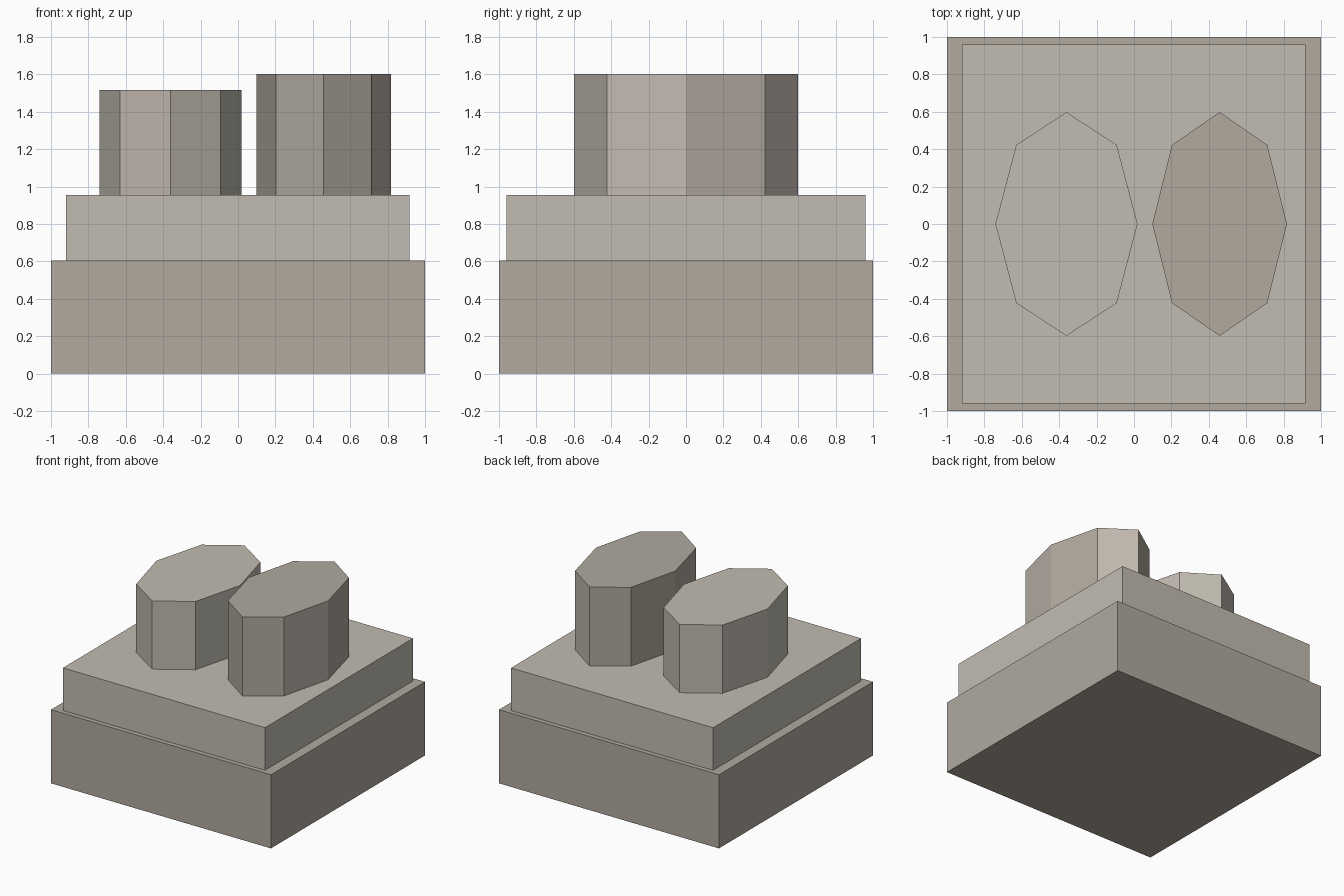
import bpy
import math

if "Cube" in bpy.data.objects:
    bpy.data.objects.remove(bpy.data.objects["Cube"])


def tone(name, rgb):
    mat = bpy.data.materials.new(name)
    mat.diffuse_color = (*rgb, 1)
    mat.use_nodes = True
    mat.node_tree.nodes["Principled BSDF"].inputs["Base Color"].default_value = mat.diffuse_color
    return mat


light = tone("light_stone", (0.54, 0.505, 0.44))
dark = tone("dark_stone", (0.437, 0.40, 0.345))
warm = tone("warm_stone", (0.55, 0.49, 0.435))


def finish(name, size, mats):
    obj = bpy.context.object
    obj.name = name
    obj.scale = size
    bpy.ops.object.transform_apply(location=False, rotation=False, scale=True)
    for mat in mats:
        obj.data.materials.append(mat)
    return obj


def box(name, x0, x1, y, z0, z1, mat):
    bpy.ops.mesh.primitive_cube_add(size=1, location=((x0 + x1) / 2, 0, (z0 + z1) / 2))
    finish(name, (x1 - x0, 2 * y, z1 - z0), [mat])


def oval_post(name, x, rx, ry, z0, z1, main, accent, accent_sides):
    # Eight-sided prism; sides numbered anticlockwise from the right
    bpy.ops.mesh.primitive_cylinder_add(vertices=8, radius=1, depth=1, location=(x, 0, (z0 + z1) / 2))
    obj = finish(name, (rx, ry, z1 - z0), [main, accent])
    for face in obj.data.polygons:
        if abs(face.normal.z) < 0.5:
            angle = math.atan2(face.center.y / ry, face.center.x / rx) % math.tau
            face.material_index = int(int(angle / (math.pi / 4)) in accent_sides)


# Stepped plinth
box("base_block", -1, 1, 1, 0, 0.605, dark)
box("upper_step", -0.919, 0.918, 0.961, 0.605, 0.955, light)

# Two posts of different height
oval_post("left_post", -0.361, 0.38, 0.598, 0.955, 1.516, light, warm, (0, 3, 5))
oval_post("right_post", 0.458, 0.36, 0.598, 0.955, 1.603, dark, warm, (7, 1))
